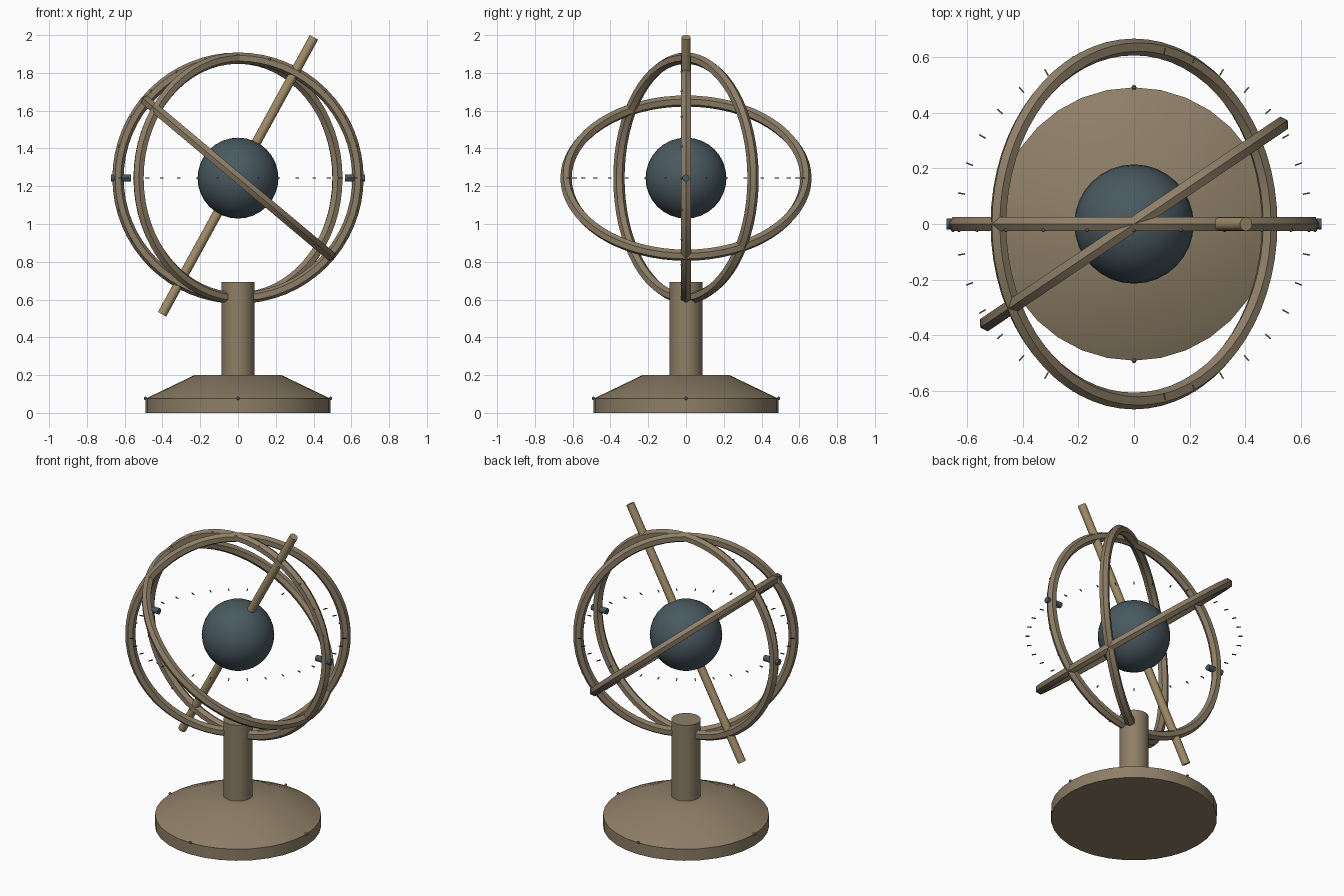
import bpy, bmesh, math
from mathutils import Vector, Matrix

if "Cube" in bpy.data.objects:
    bpy.data.objects.remove(bpy.data.objects["Cube"])

C = Vector((0, 0, 1.243))      # centre of the sphere of rings
RAD = math.radians


def material(name, rgb):
    m = bpy.data.materials.new(name)
    m.diffuse_color = (*rgb, 1)
    m.use_nodes = True
    m.node_tree.nodes["Principled BSDF"].inputs["Base Color"].default_value = m.diffuse_color
    return m


BRASS = material("aged brass", (0.27, 0.21, 0.135))
GOLD = material("pale brass", (0.36, 0.27, 0.14))
SLATE = material("slate blue", (0.066, 0.10, 0.118))
DARK = material("dark bronze", (0.10, 0.08, 0.055))


def finish(ob, name, mat):
    ob.name = name
    ob.data.materials.append(mat)
    bpy.ops.object.select_all(action='DESELECT')
    ob.select_set(True)
    bpy.context.view_layer.objects.active = ob
    bpy.ops.object.shade_smooth_by_angle(angle=RAD(30))
    return ob


def from_bmesh(bm, name, mat):
    me = bpy.data.meshes.new(name)
    bm.to_mesh(me)
    bm.free()
    ob = bpy.data.objects.new(name, me)
    bpy.context.collection.objects.link(ob)
    return finish(ob, name, mat)


def rod(name, a, b, r, mat, sides=16):
    a, b = Vector(a), Vector(b)
    bpy.ops.mesh.primitive_cylinder_add(vertices=sides, radius=r, depth=(b - a).length,
                                        location=(a + b) / 2,
                                        rotation=(b - a).to_track_quat('Z', 'Y').to_euler())
    return finish(bpy.context.object, name, mat)


def ring(name, rot):
    bpy.ops.mesh.primitive_torus_add(major_segments=64, minor_segments=6, major_radius=0.635,
                                     minor_radius=0.03, location=C, rotation=rot)
    return finish(bpy.context.object, name, BRASS)


# Base: lathed disc with a sloping top
bm = bmesh.new()
N = 32
profile = [(0.49, 0), (0.49, 0.075), (0.23, 0.2)]
loops = [[bm.verts.new((r * math.cos(2 * math.pi * i / N), r * math.sin(2 * math.pi * i / N), z))
          for i in range(N)] for r, z in profile]
for lo, hi in zip(loops, loops[1:]):
    for i in range(N):
        j = (i + 1) % N
        bm.faces.new((lo[i], lo[j], hi[j], hi[i]))
bm.faces.new(loops[0][::-1])
bm.faces.new(loops[-1])
from_bmesh(bm, "base", BRASS)

# Post
rod("post", (0, 0, 0.19), (0, 0, 0.693), 0.087, BRASS, 32)

# Three hexagonal-section rings
ring("meridian_ring", (RAD(90), 0, 0))
ring("turned_ring", (RAD(90), 0, RAD(34)))
ring("tilted_ring", (0, RAD(40), 0))

# Globe and its tilted axis
bpy.ops.mesh.primitive_uv_sphere_add(segments=32, ring_count=16, radius=0.214, location=C)
finish(bpy.context.object, "globe", SLATE)
rod("axis_rod", (-0.402, 0, 0.522), (0.402, 0, 1.988), 0.025, GOLD)

# Pivot pins through the meridian ring
for side, s in (("left", -1), ("right", 1)):
    rod("pivot_pin_" + side, C + Vector((s * 0.567, 0, 0)), C + Vector((s * 0.673, 0, 0)), 0.019, SLATE)

# Degree ticks around the horizon
bm = bmesh.new()
for i in range(36):
    m = (Matrix.Translation(C) @ Matrix.Rotation(RAD(10 * i), 4, 'Z')
         @ Matrix.Translation((0.628, 0, 0)) @ Matrix.Diagonal((0.026, 0.005, 0.005, 1)))
    bmesh.ops.create_cube(bm, size=1, matrix=m)
from_bmesh(bm, "horizon_ticks", DARK)

# Rivets on the front of the meridian ring and round the base rim
bm = bmesh.new()
spots = [C + Vector((0.65 * math.cos(RAD(15 * i)), -0.022, 0.65 * math.sin(RAD(15 * i))))
         for i in range(24)]
spots += [Vector((0.49 * math.cos(RAD(90 * i)), 0.49 * math.sin(RAD(90 * i)), 0.077)) for i in range(4)]
for k, p in enumerate(spots):
    bmesh.ops.create_uvsphere(bm, u_segments=8, v_segments=6, radius=0.007 if k < 24 else 0.009,
                              matrix=Matrix.Translation(p))
from_bmesh(bm, "rivets", BRASS)
